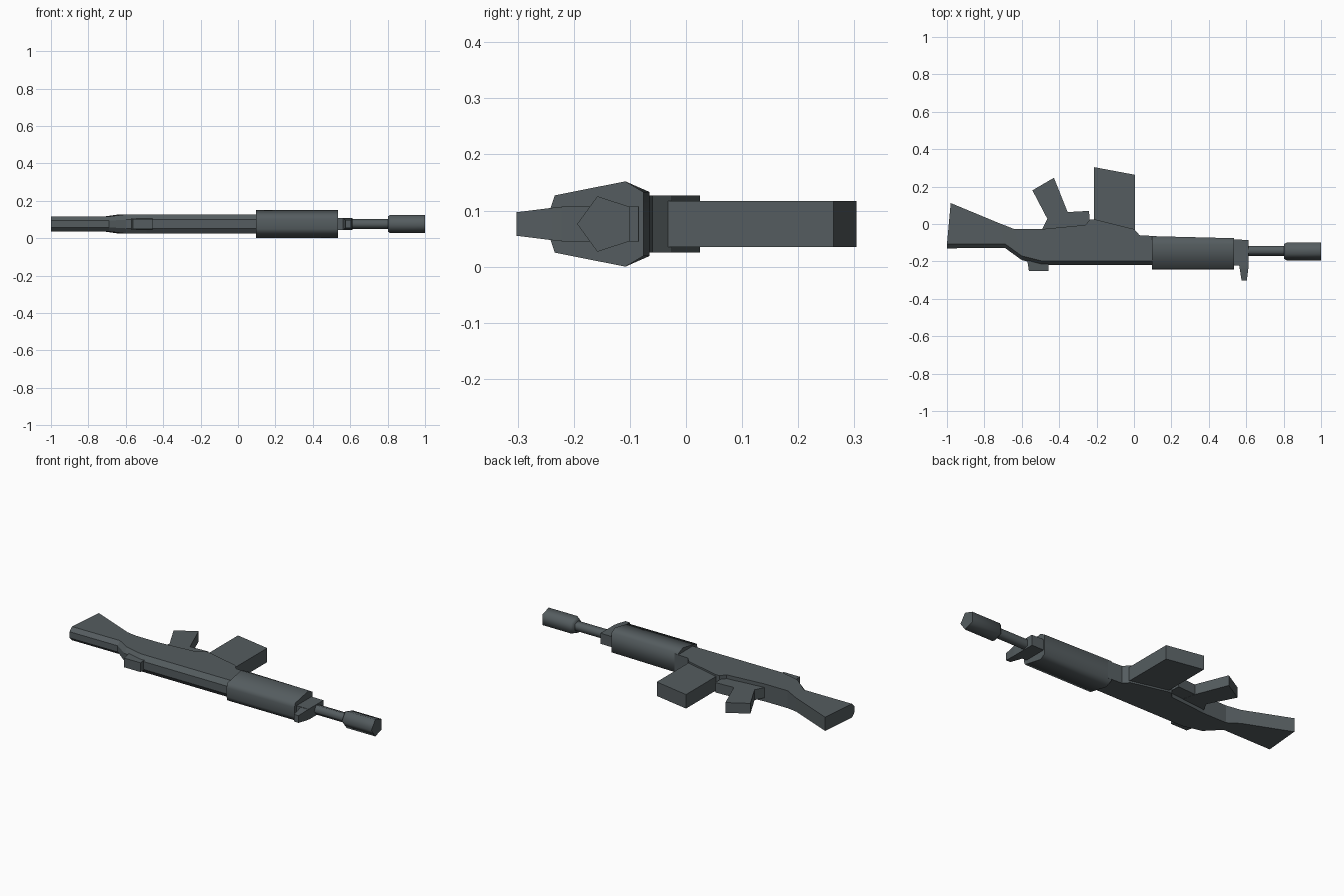
import bpy, bmesh, math

if "Cube" in bpy.data.objects:
    bpy.data.objects.remove(bpy.data.objects["Cube"], do_unlink=True)

MID = 0.076          # height of the symmetry plane
BORE = -0.142        # y of the barrel axis

COLOUR = (0.09, 0.108, 0.115, 1)
metal = bpy.data.materials.new("dark_slate_grey")
metal.use_nodes = True
metal.diffuse_color = COLOUR
bsdf = metal.node_tree.nodes["Principled BSDF"]
bsdf.inputs["Base Color"].default_value = COLOUR
bsdf.inputs["Roughness"].default_value = 0.7


def loft(name, sections, smooth=False):
    """Skin a closed solid through matching rings of points."""
    bm = bmesh.new()
    rings = [[bm.verts.new((x, y, MID + z)) for x, y, z in s] for s in sections]
    n = len(rings[0])
    for a, b in zip(rings, rings[1:]):
        for i in range(n):
            j = (i + 1) % n
            bm.faces.new((a[i], a[j], b[j], b[i]))
    bm.faces.new(rings[0])
    bm.faces.new(rings[-1][::-1])
    bmesh.ops.recalc_face_normals(bm, faces=bm.faces)
    mesh = bpy.data.meshes.new(name)
    bm.to_mesh(mesh)
    bm.free()
    mesh.materials.append(metal)
    obj = bpy.data.objects.new(name, mesh)
    bpy.context.collection.objects.link(obj)
    if smooth:
        bpy.ops.object.select_all(action="DESELECT")
        obj.select_set(True)
        bpy.context.view_layer.objects.active = obj
        bpy.ops.object.shade_smooth_by_angle(angle=math.radians(75))
    return obj


def plate(name, outline, half):
    """Extrude an x-y outline to both sides of the symmetry plane."""
    return loft(name, [[(x, y, z) for x, y in outline] for z in (-half, half)])


def tube(name, stations, sides=5):
    """Low-poly round bar along x, with a corner pointing to -y."""
    angles = [math.tau * i / sides for i in range(sides)]
    return loft(name, [[(x, BORE - r * math.cos(a), r * math.sin(a)) for a in angles]
                       for x, r in stations], smooth=True)


def body_section(xt, yt, xb, yb, half):
    """Slab section with a chamfered spine on the -y edge."""
    flat, shoulder = half * 0.45, yb + 0.022
    return [(xt, yt, half), (xt, yt, -half), (xb, shoulder, -half),
            (xb, yb, -flat), (xb, yb, flat), (xb, shoulder, half)]


# Stock and receiver in one solid
loft("stock_and_receiver", [body_section(*s) for s in (
    (-0.98, 0.112, -1.0, -0.13, 0.04),
    (-0.715, 0.002, -0.69, -0.128, 0.04),
    (-0.64, -0.027, -0.6, -0.193, 0.051),
    (-0.49, -0.027, -0.49, -0.22, 0.051),
    (-0.26, -0.005, -0.26, -0.22, 0.051),
    (-0.235, 0.025, -0.235, -0.22, 0.051),
    (-0.21, 0.025, -0.21, -0.22, 0.051),
    (0.0, -0.027, 0.0, -0.22, 0.051),
    (0.03, -0.06, 0.03, -0.22, 0.051),
    (0.12, -0.065, 0.12, -0.22, 0.051))])

# Handguard, tapering slightly towards the front
side = [(-0.108, 0.076), (-0.234, 0.051), (-0.242, 0.026)]


def guard_section(x, top):
    right = [(top, 0.057)] + side
    return ([(x, y, z) for y, z in right] +
            [(x, y, -z) for y, z in reversed(right)])


loft("handguard", [guard_section(0.095, -0.065), guard_section(0.535, -0.076)], smooth=True)

# Barrel and muzzle
tube("barrel", [(0.6, 0.029), (0.83, 0.029)])
tube("muzzle", [(0.803, 0.044), (0.815, 0.052), (1.0, 0.052)])

# Gas block and front sight post
plate("gas_block", [(0.52, -0.083), (0.613, -0.085), (0.613, -0.222), (0.52, -0.222)], 0.031)


def rect_section(y, x0, x1, half):
    return [(x0, y, half), (x1, y, half), (x1, y, -half), (x0, y, -half)]


loft("front_sight", [rect_section(-0.21, 0.56, 0.613, 0.03),
                     rect_section(-0.238, 0.565, 0.611, 0.029),
                     rect_section(-0.302, 0.575, 0.603, 0.021)])

# Rear sight
loft("rear_sight", [rect_section(-0.185, -0.572, -0.455, 0.031),
                    rect_section(-0.25, -0.562, -0.458, 0.027)])

# Magazine
plate("magazine", [(-0.213, -0.04), (0.005, -0.04), (0.005, 0.263), (-0.213, 0.304)], 0.041)

# Grip and trigger guard
plate("grip", [(-0.5, -0.045), (-0.463, 0.027), (-0.543, 0.18), (-0.428, 0.247),
               (-0.355, 0.064), (-0.33, -0.045)], 0.03)
plate("trigger_guard", [(-0.38, -0.04), (-0.37, 0.063), (-0.24, 0.07), (-0.235, -0.04)], 0.029)
